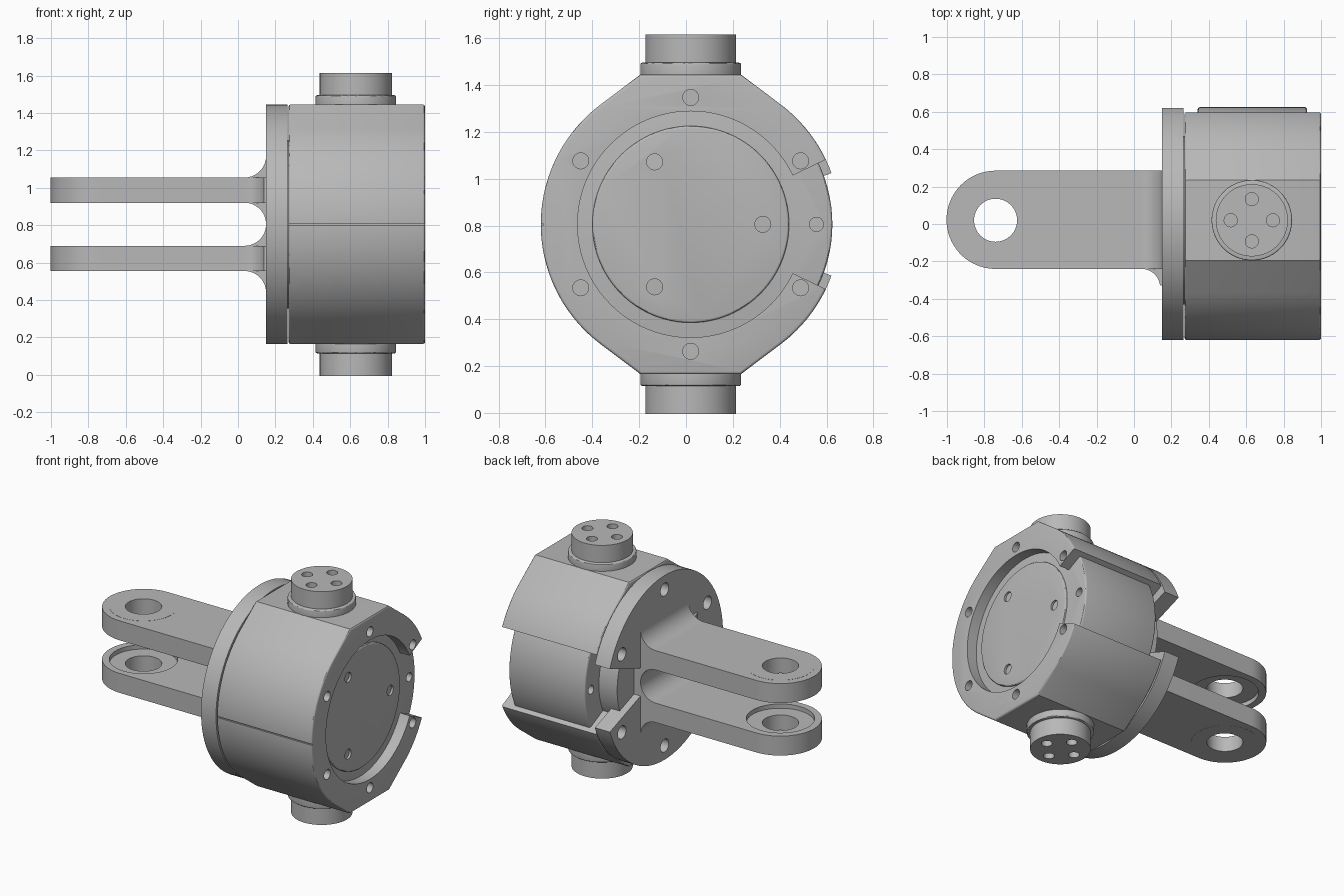
import bpy, bmesh, math
from math import sin, cos, radians, pi

cube = bpy.data.objects.get("Cube")
if cube:
    bpy.data.objects.remove(cube, do_unlink=True)

CY, CZ = 0.02, 0.805      # main axis, running along x
PX = 0.63                 # pivot boss axis, running along z

grey = bpy.data.materials.new("machined_grey")
grey.use_nodes = True
COLOUR = (0.48, 0.48, 0.48, 1)
grey.diffuse_color = COLOUR
grey.node_tree.nodes["Principled BSDF"].inputs["Base Color"].default_value = COLOUR


def prism(name, pts, axis, a, b):
    """Extrude a 2D outline along an axis from a to b."""
    place = {"x": lambda u, v, t: (t, u, v),
             "y": lambda u, v, t: (u, t, v),
             "z": lambda u, v, t: (u, v, t)}[axis]
    bm = bmesh.new()
    ends = [[bm.verts.new(place(u, v, t)) for u, v in pts] for t in (a, b)]
    bm.faces.new(ends[0])
    bm.faces.new(ends[1])
    n = len(pts)
    for i in range(n):
        j = (i + 1) % n
        bm.faces.new((ends[0][i], ends[0][j], ends[1][j], ends[1][i]))
    bmesh.ops.recalc_face_normals(bm, faces=bm.faces)
    mesh = bpy.data.meshes.new(name)
    bm.to_mesh(mesh)
    bm.free()
    mesh.materials.append(grey)
    ob = bpy.data.objects.new(name, mesh)
    bpy.context.collection.objects.link(ob)
    return ob


def arc(u, v, r, start, end, n):
    return [(u + r * cos(radians(start + (end - start) * i / n)),
             v + r * sin(radians(start + (end - start) * i / n))) for i in range(n + 1)]


def cyl(name, u, v, r, axis, a, b, n=96):
    return prism(name, arc(u, v, r, 0, 360, n)[:-1], axis, a, b)


def apply(ob, mod):
    bpy.ops.object.select_all(action="DESELECT")
    bpy.context.view_layer.objects.active = ob
    ob.select_set(True)
    bpy.ops.object.modifier_apply(modifier=mod.name)


def cut(ob, cutter):
    mod = ob.modifiers.new("cut", "BOOLEAN")
    mod.operation, mod.solver, mod.object = "DIFFERENCE", "EXACT", cutter
    apply(ob, mod)
    bpy.data.objects.remove(cutter, do_unlink=True)


def bevel(ob, width, angle=60):
    mod = ob.modifiers.new("bevel", "BEVEL")
    mod.width, mod.segments = width, 3
    mod.limit_method, mod.angle_limit = "ANGLE", radians(angle)
    apply(ob, mod)


def drill(ob, u, v, ring, angles, r, axis, a, b):
    for d in angles:
        cut(ob, cyl("drill", u + ring * cos(radians(d)), v + ring * sin(radians(d)),
                    r, axis, a, b, 32))


def wedge(half_angle, a, b):
    """Cutter opening the rear of a ring."""
    k = math.tan(radians(half_angle))
    return prism("wedge", [(CY, CZ), (CY + 1, CZ - k), (CY + 1, CZ + k)], "x", a, b)


BOLTS = range(30, 390, 60)

# Housing: round shell with tangent pads around the top and bottom flats
outline = []
for base in (0, 180):
    s = 1 if base == 0 else -1
    outline += arc(CY, CZ, 0.64, base - 53, base + 53, 64)
    outline += [(CY + s * 0.214, CZ + s * 0.64), (CY - s * 0.214, CZ + s * 0.64)]
housing = prism("housing", outline, "x", 0.27, 1.0)
bevel(housing, 0.012)
cut(housing, cyl("recess", CY, CZ, 0.483, "x", 0.92, 1.1))
cut(housing, wedge(25.6, 0.2, 1.1))
cut(housing, prism("slot", [(-0.7, CZ - 0.004), (-0.61, CZ - 0.004),
                            (-0.61, CZ + 0.004), (-0.7, CZ + 0.004)], "x", 0.2, 1.1))
drill(housing, CY, CZ, 0.542, BOLTS, 0.034, "x", 0.94, 1.1)

# Inner sleeve seen through the rear opening
sleeve = cyl("inner_sleeve", CY, CZ, 0.605, "x", 0.34, 0.925)
bevel(sleeve, 0.012)
drill(sleeve, CY, CZ, 0.537, [0], 0.03, "x", 0.87, 1.0)
drill(sleeve, CY, CZ, 0.537, [0], 0.03, "x", 0.3, 0.4)

# Round end cover
cover = cyl("end_cover", CY, CZ, 0.42, "x", 0.85, 0.94)
bevel(cover, 0.01)
drill(cover, CY, CZ, 0.308, (0, 120, 240), 0.034, "x", 0.88, 1.0)

# Hub joining sleeve and flange
hub = cyl("hub", CY, CZ, 0.45, "x", 0.2, 0.36)

# Mounting flange
flange = cyl("flange", CY, CZ, 0.64, "x", 0.15, 0.265)
cut(flange, wedge(20, 0.1, 0.3))
drill(flange, CY, CZ, 0.542, BOLTS, 0.045, "x", 0.1, 0.22)

# Fork arms, mirrored about the main axis
EX, EY, ER = -0.74, 0.0225, 0.2625
HALF, FILLET = 0.0675, 0.115
for label, s in (("upper", 1), ("lower", -1)):
    zc = CZ + s * 0.1825
    inner, outer = zc - s * HALF, zc + s * HALF
    plan = arc(EX, EY, ER, 90, 270, 48)
    plan += arc(0.04, EY - ER - 0.1, 0.1, 90, 0, 12)[:-1]
    plan += [(0.15, EY - ER - 0.09), (0.2, EY - ER - 0.09), (0.2, EY + ER)]
    arm = prism(label + "_fork_arm", plan, "z", min(inner, outer), max(inner, outer))
    cut(arm, cyl("bore", EX, CY, 0.115, "z", zc - 0.2, zc + 0.2, 64))
    cut(arm, cyl("counterbore", EX, CY, 0.215, "z", inner - s * 0.1, inner + s * 0.03))

    # Bushing face, just proud of the outer side
    ring = cyl(label + "_bushing", EX, CY, 0.215, "z",
               *sorted((outer - s * 0.02, outer + s * 0.001)))
    cut(ring, cyl("bore", EX, CY, 0.115, "z", zc - 0.2, zc + 0.2, 64))

    # Filleted root
    x0 = 0.15 - FILLET
    side = arc(x0, zc + HALF + FILLET, FILLET, -90, 0, 14)
    side += [(0.2, zc + HALF + FILLET), (0.2, zc - HALF - FILLET)]
    side += arc(x0, zc - HALF - FILLET, FILLET, 0, 90, 14)
    prism(label + "_arm_root", side, "y", EY - ER, EY + ER)

    # Pivot boss with collar
    def height(h):
        return CZ + s * h
    collar = cyl(label + "_collar", PX, CY, 0.215, "z", *sorted((height(0.6), height(0.69))))
    bevel(collar, 0.008)
    boss = cyl(label + "_pivot_boss", PX, CY, 0.193, "z", *sorted((height(0.6), height(0.81))))
    drill(boss, PX, CY, 0.113, (0, 90, 180, 270), 0.035, "z",
          *sorted((height(0.74), height(0.9))))

# Smooth curved walls, keep machined edges crisp
bpy.ops.object.select_all(action="DESELECT")
for ob in bpy.context.collection.objects:
    if ob.type == "MESH":
        ob.select_set(True)
        bpy.context.view_layer.objects.active = ob
bpy.ops.object.shade_smooth_by_angle(angle=radians(30))
